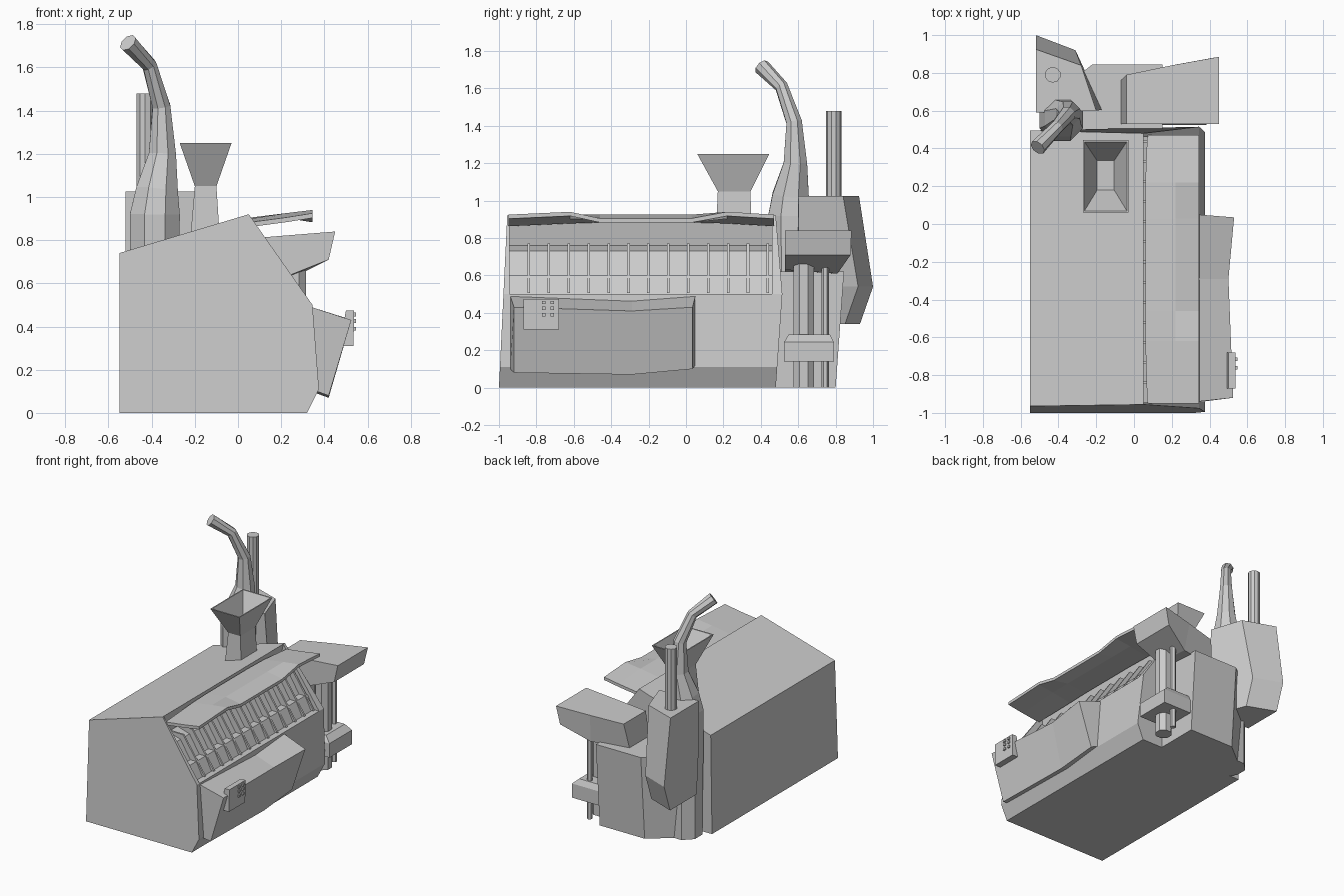
import bpy, bmesh, math
from mathutils import Vector

if "Cube" in bpy.data.objects:
    bpy.data.objects.remove(bpy.data.objects["Cube"])


def loft(name, rings, caps=(True, True)):
    """Skin a list of matching point rings and cap the ends."""
    bm = bmesh.new()
    vr = [[bm.verts.new(p) for p in r] for r in rings]
    n = len(rings[0])
    for a, b in zip(vr, vr[1:]):
        for i in range(n):
            j = (i + 1) % n
            bm.faces.new((a[i], a[j], b[j], b[i]))
    if caps[0]:
        bm.faces.new(vr[0][::-1])
    if caps[1]:
        bm.faces.new(vr[-1])
    bmesh.ops.recalc_face_normals(bm, faces=bm.faces)
    me = bpy.data.meshes.new(name)
    bm.to_mesh(me)
    bm.free()
    ob = bpy.data.objects.new(name, me)
    bpy.context.collection.objects.link(ob)
    return ob


def prism(name, prof, y0, y1):
    """Extrude an (x, z) profile along y; y0 / y1 may depend on z."""
    f = lambda y, z: y(z) if callable(y) else y
    return loft(name, [[(x, f(y, z), z) for x, z in prof] for y in (y0, y1)])


def box(name, x0, x1, y0, y1, z0, z1):
    return prism(name, [(x0, z0), (x1, z0), (x1, z1), (x0, z1)], y0, y1)


def rect(x0, x1, y0, y1, z):
    return [(x0, y0, z), (x1, y0, z), (x1, y1, z), (x0, y1, z)]


def tube(name, path, sides=8):
    """Tube along (x, y, z, radius) stations."""
    pts = [Vector(p[:3]) for p in path]
    rings = []
    for i, p in enumerate(pts):
        d = (pts[min(i + 1, len(pts) - 1)] - pts[max(i - 1, 0)]).normalized()
        if i == 0:
            d = Vector((0, 0, 1))
        u = Vector((0, 1, 0)).cross(d).normalized()
        v = d.cross(u)
        r = path[i][3]
        rings.append([p + r * (u * math.cos(a) + v * math.sin(a))
                      for a in (2 * math.pi * (k + .5) / sides for k in range(sides))])
    return loft(name, rings)


# Cabinet: recessed middle between two full-profile, slightly leaning ends
outer = [(-.55, 0), (-.55, .74), (.05, .92), (.345, .5), (.375, .11), (.32, 0)]
notch = outer[:3] + [(.02, .76), (.12, .73), (.2, .6), (.25, .6), (.3, .5)] + outer[3:]
left_end = lambda z: -1 + .048 * z
right_end = lambda z: .48 + .07 * z if z < .5 else .515 - .083 * (z - .5)
prism("cabinet_body", notch, -.945, .46)
prism("left_end", outer, left_end, -.945)
prism("right_end", outer, .46, right_end)

# Comb of dividers inside the opening
for i in range(13):
    y = -.84 + i * .1065
    prism("divider", [(.02, .77), (.14, .77), (.32, .505), (.24, .505)], y - .007, y + .007)

# Lifted, slightly warped lid
end_row = [(.07, .885), (.22, .905), (.345, .925)]
peak_row = [(.06, .90), (.22, .925), (.345, .94)]
mid_row = [(.06, .905), (.22, .925), (.345, .905)]
rows = [(-.95, end_row), (-.62, peak_row), (-.46, mid_row), (.03, mid_row),
        (.22, peak_row), (.47, end_row)]
loft("lid", [[(x, y, z) for x, z in r] + [(x, y, z - .022) for x, z in r[::-1]]
             for y, r in rows])

# Bulging front door panel, sagging in the middle
panel = []
for y, yi, back, top, bot, x in [(-.94, -.92, .49, .43, .08, .525),
                                 (-.29, -.29, .465, .41, .07, .50),
                                 (.05, .035, .49, .43, .10, .53)]:
    panel.append([(.34, y, back), (x, yi, top), (.42, yi, bot), (.365, y, bot + .02)])
loft("front_panel", panel)

# Control box with two columns of buttons
prism("control_box", [(.47, .31), (.535, .31), (.538, .475), (.50, .475)], -.87, -.68)
for y in (-.76, -.715):
    for z in (.455, .425, .39):
        box("button", .53, .547, y - .009, y + .009, z - .009, z + .009)

# Filling funnel: neck and open flared mouth
loft("funnel_neck", [rect(-.22, -.085, .16, .35, .82), rect(-.2, -.1, .17, .345, 1.05)])
loft("funnel_mouth", [rect(-.195, -.105, .18, .335, 1.06), rect(-.262, -.038, .07, .435, 1.25),
                      rect(-.27, -.03, .06, .445, 1.25), rect(-.2, -.1, .17, .345, 1.05)])

# Rear housing behind the cabinet
side = lambda y0, y1, z: [(-.42, y0, z), (.15, y0, z), (.15, y1, z), (-.22, y1, z), (-.42, y1 - .16, z)]
loft("rear_housing", [side(.47, .80, 0), side(.47, .845, .62)])

# Faceted duct with straight exhaust pole
loft("duct", [
    [(-.52, .62, .34), (-.52, .93, .34), (-.31, .85, .34), (-.22, .62, .34)],
    [(-.52, .60, .54), (-.52, 1.0, .54), (-.31, .92, .54), (-.165, .605, .54)],
    [(-.52, .59, 1.025), (-.52, .925, 1.025), (-.28, .84, 1.025), (-.2, .60, 1.025)]])
tube("exhaust_pole", [(-.43, .79, 1.0, .042), (-.43, .79, 1.48, .042)], 10)

# Bent, tapering chimney
tube("chimney", [(-.39, .565, 0, .12), (-.385, .555, .92, .125), (-.375, .56, 1.03, .105),
                 (-.35, .585, 1.2, .068), (-.355, .578, 1.42, .045),
                 (-.41, .51, 1.61, .036), (-.51, .405, 1.715, .044)])

# Wedge-shaped tray on the right
plan = lambda x, y1a, y1b, zt, zb: [(x, .53, zt), (x, y1a, zt), (x - .03, y1b, zb), (x - .03, .53, zb)]
loft("tray", [plan(-.04, .79, .76, .80, .61),
              [(.2, .53, .82), (.2, .84, .82), (.22, .81, .61), (.22, .53, .63)],
              plan(.45, .885, .88, .84, .71)])

# Tray posts and bracket
tube("main_post", [(.26, .63, 0, .06), (.26, .63, .68, .06)], 8)
tube("thin_post", [(.27, .745, 0, .02), (.27, .745, .65, .02)], 6)
loft("bracket", [rect(.13, .385, .525, .79, .14), rect(.13, .385, .525, .79, .245),
                 rect(.13, .34, .55, .77, .285)])
